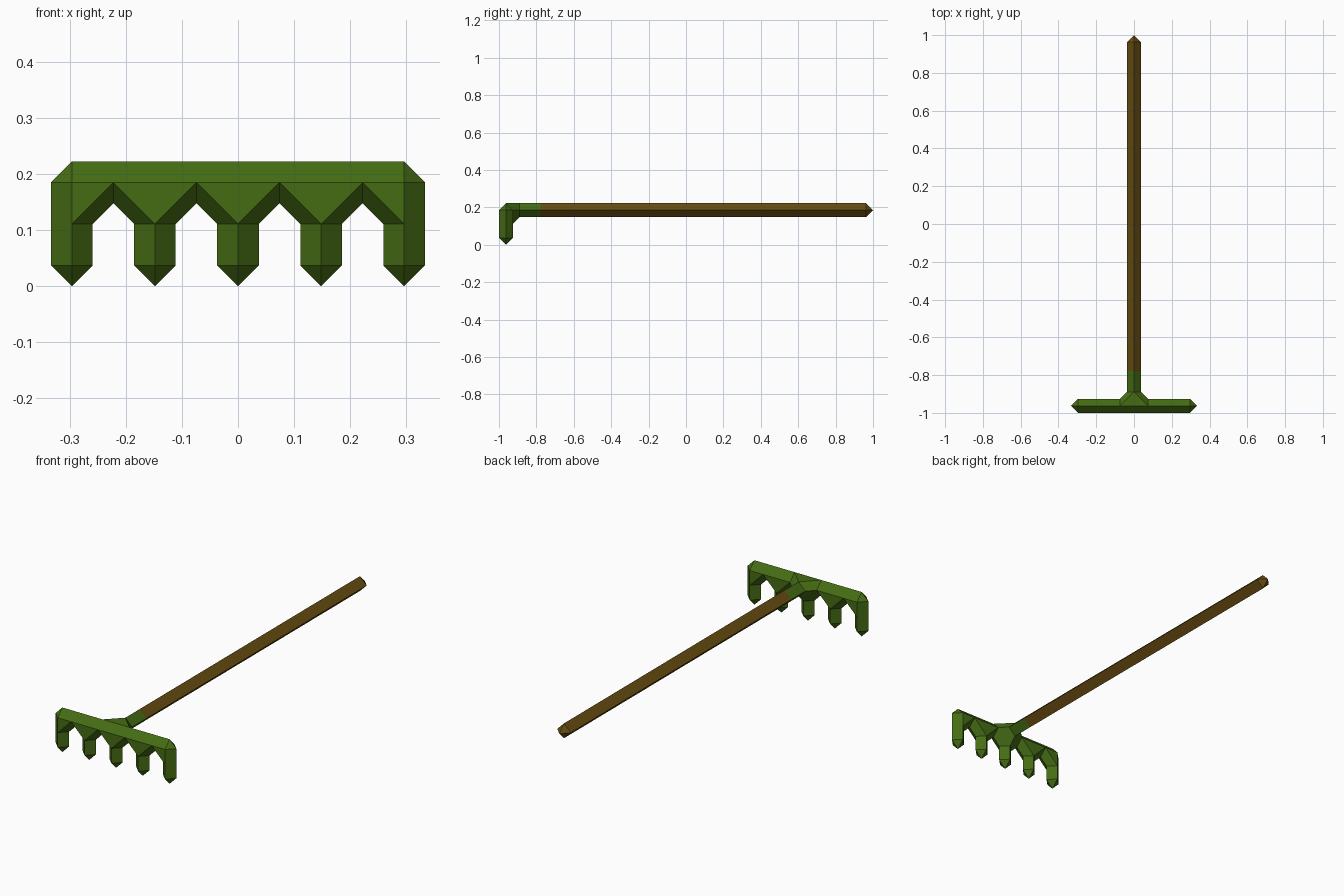
import bpy, bmesh
from mathutils import Vector

if "Cube" in bpy.data.objects:
    bpy.data.objects.remove(bpy.data.objects["Cube"])

U = 1 / 27                    # the rake sits on a grid of 54 units along its length
Y, Z = -26, 5                 # axis of the cross bar, in grid units
AXES = [Vector((1, 0, 0)), Vector((0, 1, 0)), Vector((0, 0, 1))]
open_ends = set()             # sections where neighbouring pieces join


def key(v):
    return tuple(round(c) for c in v)


def section(x, y, z, axis):
    """Diamond cross-section perpendicular to an axis."""
    pts = [Vector((x, y, z)) + s * a for i, a in enumerate(AXES) if i != axis for s in (-1, 1)]
    open_ends.add(frozenset(key(p) for p in pts))
    return pts


def tip(x, y, z):
    """Octahedral end point."""
    return [Vector((x, y, z)) + s * a for a in AXES for s in (-1, 1)]


def hull_faces(points):
    """Convex piece with its joining sections left open."""
    bm = bmesh.new()
    for p in {key(p) for p in points}:
        bm.verts.new(p)
    res = bmesh.ops.convex_hull(bm, input=bm.verts[:])
    inner = [v for v in bm.verts if not v.link_faces]
    bmesh.ops.delete(bm, geom=inner, context='VERTS')
    bmesh.ops.dissolve_limit(bm, angle_limit=0.01, verts=[], edges=bm.edges[:])
    bmesh.ops.recalc_face_normals(bm, faces=bm.faces[:])
    faces = [[key(v.co) for v in f.verts] for f in bm.faces]
    bm.free()
    return [f for f in faces if frozenset(f) not in open_ends]


def build(name, pieces, color):
    faces = [f for p in pieces for f in hull_faces(p)]
    index = {}
    for f in faces:
        for c in f:
            index.setdefault(c, len(index))
    mesh = bpy.data.meshes.new(name)
    mesh.from_pydata([tuple(a * U for a in c) for c in index], [],
                     [[index[c] for c in f] for f in faces])
    mat = bpy.data.materials.new(name + "_paint")
    mat.diffuse_color = color
    mat.use_nodes = True
    mat.node_tree.nodes["Principled BSDF"].inputs["Base Color"].default_value = mat.diffuse_color
    mesh.materials.append(mat)
    obj = bpy.data.objects.new(name, mesh)
    bpy.context.collection.objects.link(obj)
    return obj


# Rake head: tines, flared joints and neck
head = []
for x in (-8, -4, 0, 4, 8):
    root = section(x, Y, 3, 2)
    head.append(root + tip(x, Y, 1))
    joint = list(root)
    for side in (-2, 2):
        if abs(x + side) > 8:
            joint += tip(x, Y, Z)                  # closed outer corner
        else:
            joint += section(x + side, Y, Z, 0)
    if x == 0:
        joint += section(0, -24, Z, 1)             # flare towards the handle
    head.append(joint)
head.append(section(0, -24, Z, 1) + section(0, -21, Z, 1))
build("rake_head", head, (0.06, 0.15, 0.007, 1))

# Wooden handle
build("handle", [section(0, -21, Z, 1) + tip(0, 26, Z)], (0.14, 0.075, 0.006, 1))
